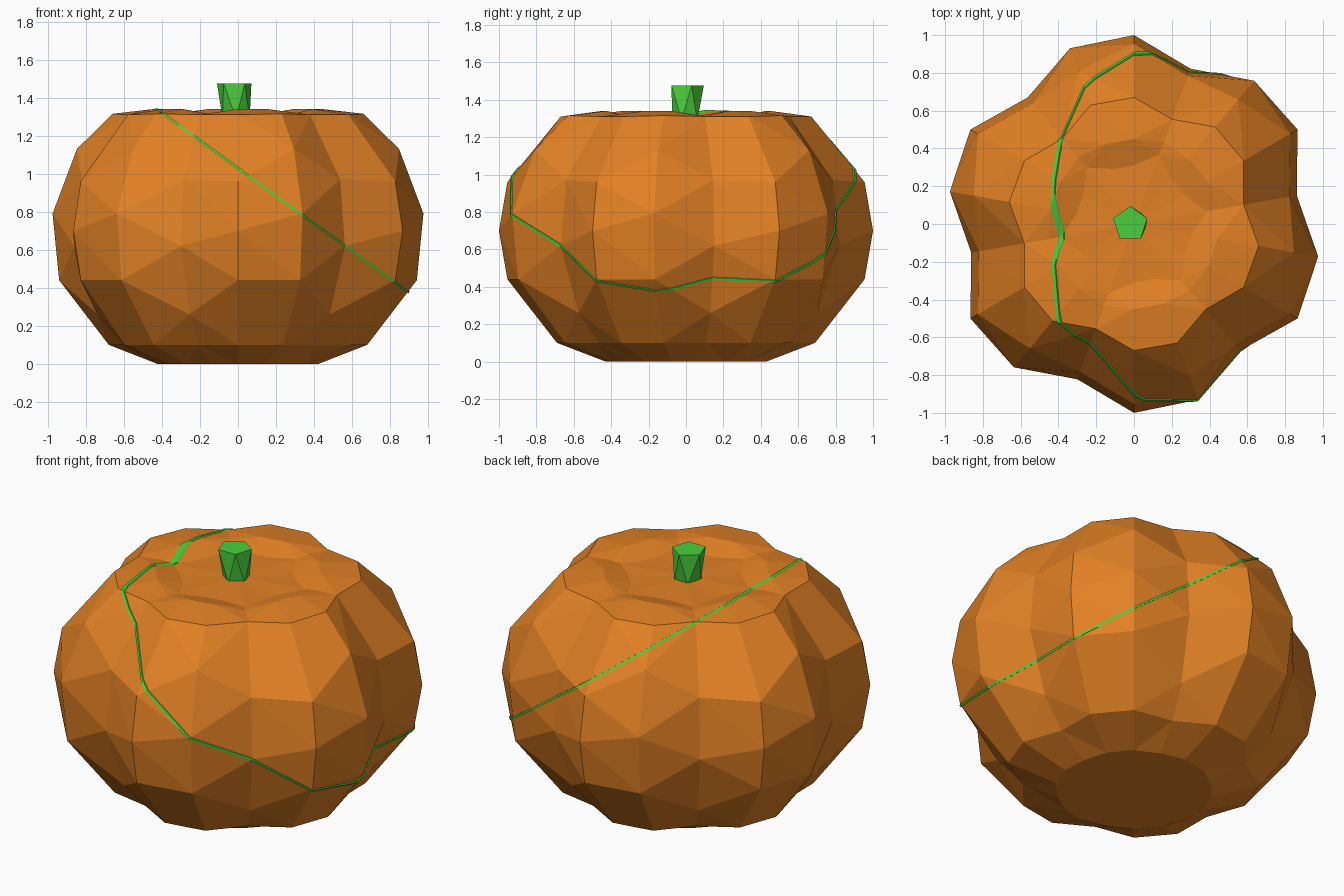
import bpy, bmesh, math
from mathutils import Vector

if "Cube" in bpy.data.objects:
    bpy.data.objects.remove(bpy.data.objects["Cube"])


def material(name, color):
    m = bpy.data.materials.new(name)
    m.diffuse_color = color
    m.use_nodes = True
    m.node_tree.nodes["Principled BSDF"].inputs["Base Color"].default_value = m.diffuse_color
    return m


orange = material("orange_skin", (0.76, 0.22, 0.018, 1))
green = material("green_stalk", (0.07, 0.62, 0.045, 1))


def finish(bm, name, mat):
    bmesh.ops.recalc_face_normals(bm, faces=bm.faces)
    me = bpy.data.meshes.new(name)
    bm.to_mesh(me)
    bm.free()
    ob = bpy.data.objects.new(name, me)
    me.materials.append(mat)
    bpy.context.collection.objects.link(ob)
    return ob


def loft(bm, rings, cap_z=None):
    """Skin closed rings of points, fan or cap the ends."""
    rows = [[bm.verts.new(p) for p in ring] for ring in rings]
    n = len(rows[0])
    for a, b in zip(rows, rows[1:]):
        for i in range(n):
            j = (i + 1) % n
            bm.faces.new((a[i], a[j], b[j], b[i]))
    bm.faces.new(rows[0][::-1])
    if cap_z is None:
        bm.faces.new(rows[-1])
    else:
        c = bm.verts.new((0, 0, cap_z))
        for i in range(n):
            bm.faces.new((rows[-1][i], rows[-1][(i + 1) % n], c))


# Lobed body: six lobes, each of two ridge columns and one valley column
ridge_a = [(.43, 0), (.69, .10), (.955, .44), (1, .70), (.955, .96),
           (.67, 1.31), (.45, 1.34), (.31, 1.30)]
ridge_b = [(.43, 0), (.69, .10), (.955, .44), (.99, .79), (.86, 1.13),
           (.67, 1.315), (.45, 1.34), (.31, 1.30)]
valley = [(.42, 0), (.61, .10), (.75, .26), (.875, .62), (.835, .97),
          (.59, 1.31), (.46, 1.315), (.39, 1.305)]


def pumpkin():
    bm = bmesh.new()
    rings = []
    for level in range(len(valley)):
        ring = []
        for k in range(18):
            a = math.radians(90 + 20 * k)
            r, z = (ridge_a, ridge_b, valley)[k % 3][level]
            ring.append((r * math.cos(a), r * math.sin(a), z))
        rings.append(ring)
    loft(bm, rings, 1.305)
    bmesh.ops.triangulate(bm, faces=bm.faces, quad_method='SHORT_EDGE')
    return bm


finish(pumpkin(), "pumpkin_body", orange)

# Thin green band along the slanted slice: a slab cut out of the same shape
band = pumpkin()
p = Vector((-.42, 0, 1.335))
normal = Vector((.96, 0, 1.32)).normalized()
for side in (1, -1):
    res = bmesh.ops.bisect_plane(
        band, geom=band.verts[:] + band.edges[:] + band.faces[:],
        plane_co=p + normal * .006 * side, plane_no=normal * side,
        clear_outer=True)
    cut = [e for e in res["geom_cut"] if isinstance(e, bmesh.types.BMEdge)]
    bmesh.ops.triangle_fill(band, edges=cut, use_beauty=True)
centre = Vector((.24, 0, .855))
for v in band.verts:
    v.co = centre + (v.co - centre) * 1.008
finish(band, "slice_band", green)

# Five-sided stem, wider and twisted towards the top
stem = bmesh.new()
loft(stem, [[(cx + r * math.cos(math.radians(t + 72 * i)),
              r * math.sin(math.radians(t + 72 * i)), z) for i in range(5)]
            for cx, r, t, z in ((-.01, .075, 54, 1.29), (-.02, .095, 90, 1.475))])
bmesh.ops.triangulate(stem, faces=stem.faces)
finish(stem, "stem", green)
